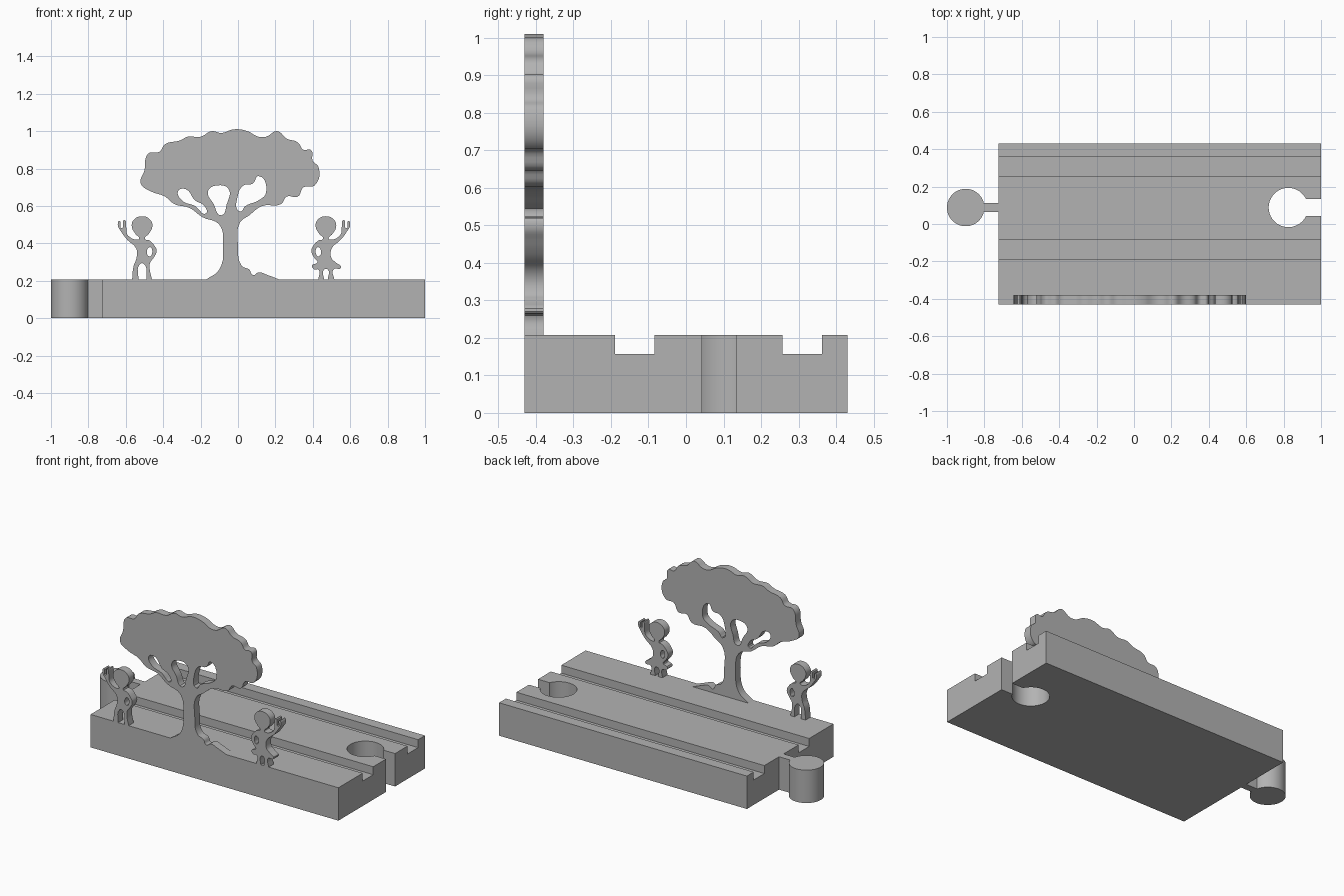
import bpy
import bmesh
from math import radians

cube = bpy.data.objects.get("Cube")
if cube:
    bpy.data.objects.remove(cube, do_unlink=True)

# Single plain grey for everything
GREY = (0.45, 0.45, 0.45, 1)
grey = bpy.data.materials.new("plain grey")
grey.use_nodes = True
grey.diffuse_color = GREY
grey.node_tree.nodes["Principled BSDF"].inputs["Base Color"].default_value = GREY

TOP = 0.207
FRONT, BACK = -0.43, 0.43
LEFT_END, RIGHT_END = -0.725, 1.0
LINK_Y = 0.088


def finish(obj):
    """Assign the material and shade smooth while keeping sharp edges."""
    obj.data.materials.clear()
    obj.data.materials.append(grey)
    bpy.ops.object.select_all(action="DESELECT")
    obj.select_set(True)
    bpy.context.view_layer.objects.active = obj
    bpy.ops.object.shade_smooth_by_angle(angle=radians(35))
    return obj


def add_object(name, data):
    obj = bpy.data.objects.new(name, data)
    bpy.context.scene.collection.objects.link(obj)
    return obj


def baked_mesh(obj):
    """Return the evaluated mesh of an object with modifiers or a curve."""
    depsgraph = bpy.context.evaluated_depsgraph_get()
    return bpy.data.meshes.new_from_object(obj.evaluated_get(depsgraph))


def box(name, x0, x1, y0, y1, z0, z1):
    bpy.ops.mesh.primitive_cube_add(size=1)
    obj = bpy.context.object
    obj.name = name
    for v in obj.data.vertices:
        v.co.x = x1 if v.co.x > 0 else x0
        v.co.y = y1 if v.co.y > 0 else y0
        v.co.z = z1 if v.co.z > 0 else z0
    return obj


def cylinder(name, x, y, radius, z0, z1):
    bpy.ops.mesh.primitive_cylinder_add(
        vertices=64, radius=radius, depth=z1 - z0, location=(x, y, (z0 + z1) / 2))
    bpy.context.object.name = name
    return bpy.context.object


def cut(obj, cutters):
    """Subtract the cutters, then discard them."""
    for cutter in cutters:
        cutter.hide_render = True
        mod = obj.modifiers.new("cut", "BOOLEAN")
        mod.operation = "DIFFERENCE"
        mod.solver = "EXACT"
        mod.object = cutter
    mesh = baked_mesh(obj)
    obj.modifiers.clear()
    obj.data = mesh
    for cutter in cutters:
        bpy.data.objects.remove(cutter, do_unlink=True)


def cutout(name, loops, centre=0, flip=1):
    """Upright flat silhouette: first loop is the outline, others are holes.
    Points are in hundredths of a unit."""
    curve = bpy.data.curves.new(name, "CURVE")
    curve.dimensions = "2D"
    curve.fill_mode = "BOTH"
    curve.extrude = 0.025
    curve.resolution_u = 5
    for loop in loops:
        spline = curve.splines.new("BEZIER")
        spline.use_cyclic_u = True
        spline.bezier_points.add(len(loop) - 1)
        for point, (x, z) in zip(spline.bezier_points, loop):
            point.co = (centre + flip * x / 100, z / 100, 0)
            # Points on the ground keep straight corners
            kind = "VECTOR" if z <= 21 else "AUTO"
            point.handle_left_type = point.handle_right_type = kind
    temp = add_object("temporary_outline", curve)
    mesh = baked_mesh(temp)
    bpy.data.objects.remove(temp, do_unlink=True)
    bm = bmesh.new()
    bm.from_mesh(mesh)
    bmesh.ops.remove_doubles(bm, verts=bm.verts, dist=0.0001)
    bmesh.ops.recalc_face_normals(bm, faces=bm.faces)
    bm.to_mesh(mesh)
    bm.free()
    obj = add_object(name, mesh)
    obj.rotation_euler.x = radians(90)
    obj.location.y = FRONT + 0.025
    return finish(obj)


# Track base with two wheel grooves and a keyhole socket
base = box("track_base", LEFT_END, RIGHT_END, FRONT, BACK, 0, TOP)
cutters = [box("groove_cutter", -2, 2, LINK_Y + a, LINK_Y + b, 0.157, 1)
           for a, b in ((-0.277, -0.172), (0.169, 0.274))]
cutters.append(cylinder("socket_cutter", 0.825, LINK_Y, 0.105, -1, 1))
cutters.append(box("slot_cutter", 0.85, 2, LINK_Y - 0.045, LINK_Y + 0.045, -1, 1))
cut(base, cutters)
finish(base)

# Round connector peg on its narrow neck
finish(cylinder("connector_peg", -0.9, LINK_Y, 0.1, 0, TOP))
finish(box("connector_neck", -0.82, LEFT_END, LINK_Y - 0.023, LINK_Y + 0.023, 0, TOP))

# Tree: trunk and canopy share one outline, with gaps between the branches
trunk_left = [(-17, 20.7), (-10, 26), (-8, 39), (-10, 50), (-19, 54), (-26, 59)]
canopy = [(-34, 61), (-39, 65), (-47, 68), (-52, 72), (-50, 79), (-48, 88),
          (-42, 89), (-39, 93), (-31, 95), (-27, 97), (-20, 97), (-14, 100),
          (-9, 99), (-2, 101), (5, 100), (11, 97), (15, 97), (21, 100),
          (26, 96), (32, 94), (35, 90), (39, 90), (40, 84), (43, 81),
          (41, 71), (35, 70), (32, 65), (26, 65), (23, 61)]
trunk_right = [(13, 60), (6, 55), (1, 51), (0, 39), (2, 28)]
grass = [(6, 26), (8, 23), (11, 24.5), (16, 23), (22, 20.7)]
branch_gaps = [
    [(-32, 68), (-28, 69), (-23, 63), (-18, 60), (-17, 56), (-23, 60), (-30, 63)],
    [(-16, 68), (-11, 71), (-5, 69), (-6, 61), (-9, 55), (-13, 61)],
    [(0, 66), (3, 71), (8, 72), (11, 76), (15, 67), (11, 63), (4, 60), (1, 57)],
]
cutout("tree", [trunk_left + canopy + trunk_right + grass] + branch_gaps)

# Children: the same waving upper body, mirrored, on different lower halves
half_head = [(-1.5, 42.5), (-3.5, 45), (-5.5, 49), (-4.5, 52.5)]
head = half_head + [(0, 54.5)] + [(-x, z) for x, z in reversed(half_head)]
waving_arm = [(-3, 32), (-3, 37), (-8, 42), (-11, 46), (-13, 50), (-12, 52),
              (-11, 48), (-9.5, 52.5), (-8.5, 49), (-8, 45), (-6, 43), (-3, 42)]
hip_arm = [(4, 41.5), (6.5, 39), (7.8, 36), (6, 32), (4.5, 30)]
arm_gap = [(4, 38), (5.5, 36), (3.8, 33)]
upper_body = waving_arm + head + hip_arm

trousers = [(4, 28), (5.3, 20.7), (2.5, 20.7), (1, 29), (-1, 29),
            (-2, 20.7), (-5.3, 20.7), (-4.5, 28)]
skirt = [(7.5, 28), (6, 26), (4, 26), (4, 20.7), (1, 20.7), (1, 26),
         (-1, 26), (-1, 20.7), (-4.5, 20.7), (-4, 26), (-8, 27), (-5, 30)]
cutout("boy", [upper_body + trousers, arm_gap], centre=-0.513)
cutout("girl", [upper_body + skirt, arm_gap], centre=0.47, flip=-1)
